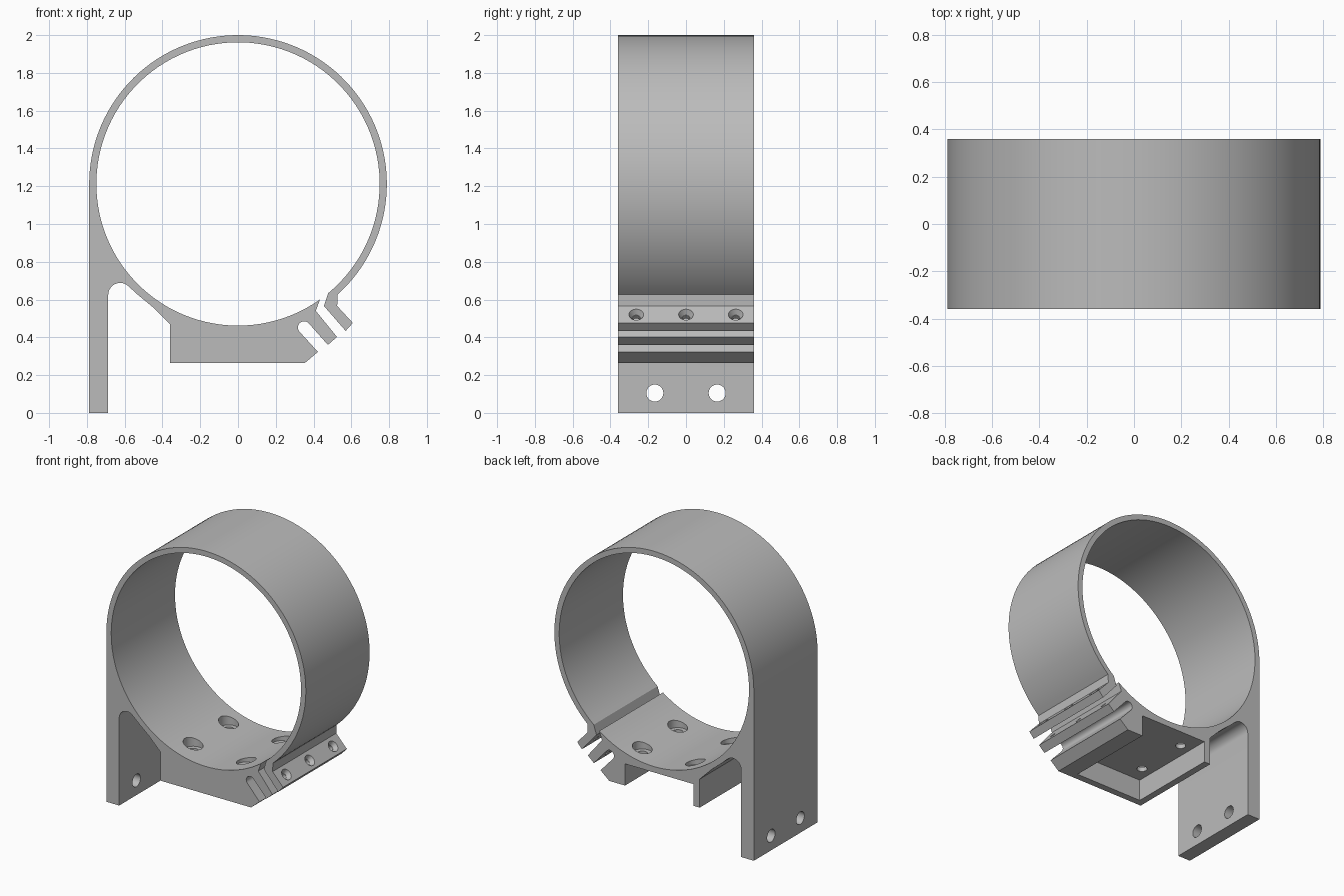
import bpy, bmesh
from math import cos, sin, radians, atan2, degrees
from mathutils import Vector, Matrix

old = bpy.data.objects.get("Cube")
if old:
    bpy.data.objects.remove(old, do_unlink=True)

HALF = 0.36                 # half depth
CZ = 1.212                  # ring centre height
R_OUT, R_IN = 0.788, 0.75

grey = bpy.data.materials.new("light grey")
grey.use_nodes = True
GREY = (0.5, 0.5, 0.5, 1)
grey.diffuse_color = GREY
grey.node_tree.nodes["Principled BSDF"].inputs["Base Color"].default_value = GREY


def arc(cx, cz, r, a0, a1, n):
    angles = [radians(a0 + (a1 - a0) * i / n) for i in range(n + 1)]
    return [(cx + r * cos(a), cz + r * sin(a)) for a in angles]


def make_object(name, bm):
    bmesh.ops.recalc_face_normals(bm, faces=bm.faces)
    mesh = bpy.data.meshes.new(name)
    bm.to_mesh(mesh)
    bm.free()
    obj = bpy.data.objects.new(name, mesh)
    bpy.context.collection.objects.link(obj)
    mesh.materials.append(grey)
    return obj


def extrude_profile(name, points):
    bm = bmesh.new()
    face = bm.faces.new([bm.verts.new((x, -HALF, z)) for x, z in points])
    res = bmesh.ops.extrude_face_region(bm, geom=[face])
    verts = [v for v in res["geom"] if isinstance(v, bmesh.types.BMVert)]
    bmesh.ops.translate(bm, verts=verts, vec=(0, 2 * HALF, 0))
    return make_object(name, bm)


def cut(target, bm):
    cutter = make_object("cutter", bm)
    cutter.hide_render = True
    mod = target.modifiers.new("cut", "BOOLEAN")
    mod.operation = "DIFFERENCE"
    mod.solver = "EXACT"
    mod.object = cutter
    bpy.context.view_layer.objects.active = target
    bpy.ops.object.modifier_apply(modifier=mod.name)
    bpy.data.objects.remove(cutter, do_unlink=True)


def drill(target, start, end, r0, r1=None):
    """Cut a round or tapered hole from start to end."""
    a, b = Vector(start), Vector(end)
    rot = (b - a).to_track_quat("Z", "Y").to_matrix().to_4x4()
    bm = bmesh.new()
    bmesh.ops.create_cone(bm, cap_ends=True, segments=32, radius1=r0,
                          radius2=r0 if r1 is None else r1,
                          depth=(b - a).length,
                          matrix=Matrix.Translation((a + b) / 2) @ rot)
    cut(target, bm)


def ring_angle(x, z):
    return degrees(atan2(z - CZ, x))


# Outline: ring band, mounting leg, base block and clamp lugs
outline = arc(0, CZ, R_OUT, ring_angle(0.53, 0.625), 180, 80)
outline += [(-0.788, 0), (-0.687, 0)]
outline += arc(-0.624, 0.625, 0.063, 180, 50, 14)
outline += [(-0.53, 0.625), (-0.455, 0.563), (-0.36, 0.468), (-0.36, 0.265),
            (0.355, 0.265), (0.423, 0.323)]
outline += arc(0.35, 0.452, 0.033, 220, 40, 14)
outline += [(0.476, 0.36), (0.524, 0.402), (0.412, 0.54)]
outline += arc(0, CZ, R_IN, ring_angle(0.434, 0.6),
               ring_angle(0.48, 0.63) - 360, 110)
outline += [(0.455, 0.566), (0.57, 0.434), (0.608, 0.476), (0.525, 0.566)]
bracket = extrude_profile("ring_clamp_bracket", outline)

# Pocket under the base, open at the back
bm = bmesh.new()
size, middle = Vector((0.54, 0.81, 0.32)), Vector((-0.04, 0.095, 0.26))
bmesh.ops.create_cube(bm, size=1, matrix=Matrix.Translation(middle)
                      @ Matrix.Diagonal((*size, 1)))
cut(bracket, bm)

# Counterbored screw holes in the ring floor
for x in (-0.225, 0.195):
    for y in (-0.185, 0.215):
        drill(bracket, (x, y, 0.45), (x, y, 0.65), 0.065)
        drill(bracket, (x, y, 0.38), (x, y, 0.6), 0.034)

# Mounting holes in the leg
for y in (-0.165, 0.165):
    drill(bracket, (-0.9, y, 0.105), (-0.6, y, 0.105), 0.045)

# Countersunk clamp screw holes through the two lugs
axis = Vector((0.75, 0, 0.66)).normalized()
for y in (-0.263, 0, 0.263):
    face = Vector((0.567, y, 0.521))
    drill(bracket, face + axis * 0.1, face - axis * 0.19, 0.02)
    drill(bracket, face + axis * 0.01, face - axis * 0.03, 0.045, 0.022)

# Smooth the curved faces, keep the edges sharp
bpy.ops.object.select_all(action="DESELECT")
bracket.select_set(True)
bpy.context.view_layer.objects.active = bracket
bpy.ops.object.shade_smooth_by_angle(angle=radians(25))
